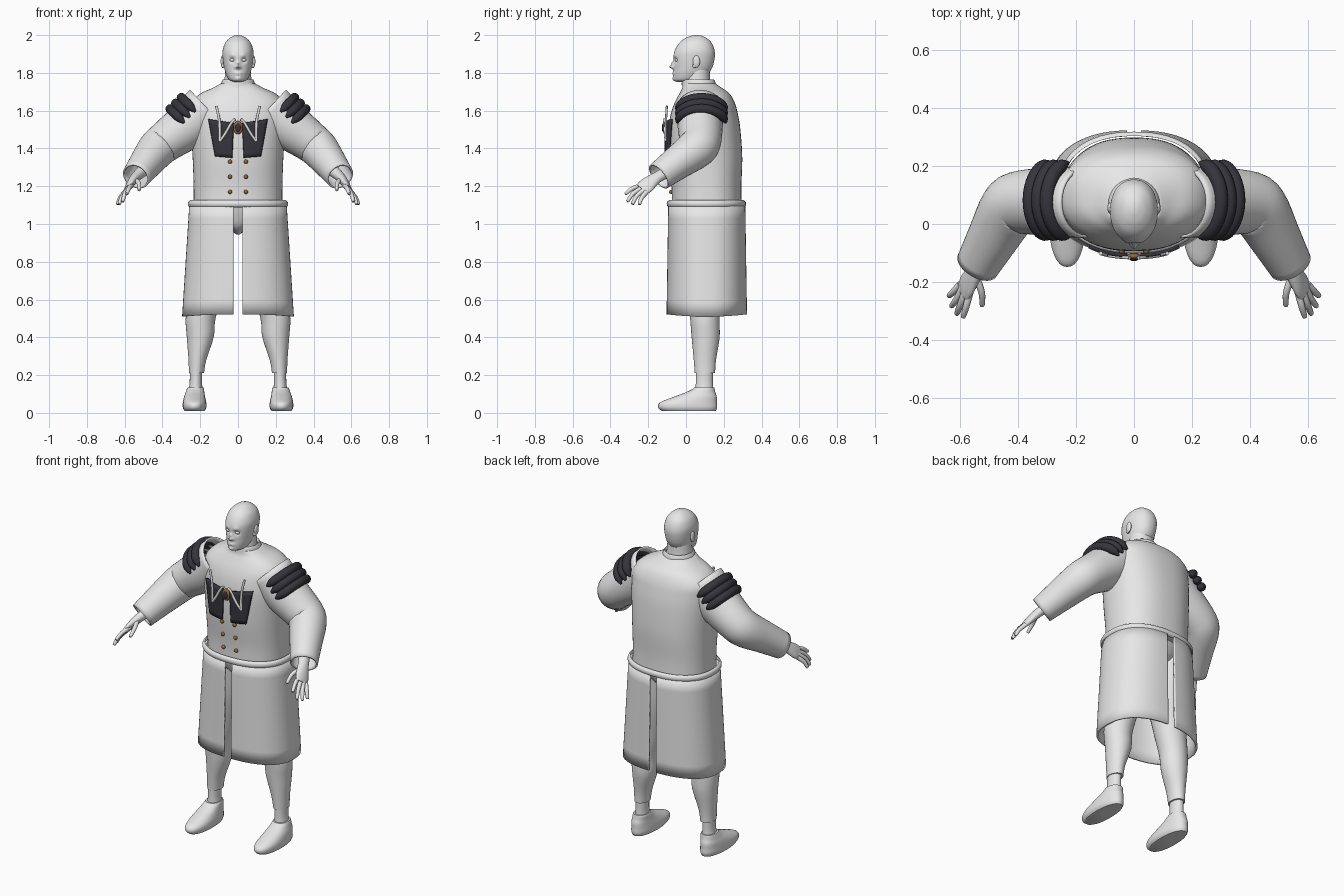
import bpy, bmesh
from math import sin, cos, pi, exp
from mathutils import Vector

cube = bpy.data.objects.get("Cube")
if cube:
    bpy.data.objects.remove(cube, do_unlink=True)


def material(name, rgb):
    m = bpy.data.materials.new(name)
    m.use_nodes = True
    m.diffuse_color = (*rgb, 1)
    m.node_tree.nodes["Principled BSDF"].inputs["Base Color"].default_value = (*rgb, 1)
    return m


GREY = material("light grey", (0.8, 0.8, 0.8))
DARK = material("dark leather", (0.035, 0.035, 0.045))
BRONZE = material("bronze", (0.3, 0.15, 0.04))


def finish(name, bm, mat, mirror=False, thick=0):
    """Turn a bmesh into a smooth object, optionally mirrored and thickened."""
    mesh = bpy.data.meshes.new(name)
    bmesh.ops.recalc_face_normals(bm, faces=bm.faces)
    bm.to_mesh(mesh)
    bm.free()
    mesh.materials.append(mat)
    ob = bpy.data.objects.new(name, mesh)
    bpy.context.collection.objects.link(ob)
    bpy.ops.object.select_all(action='DESELECT')
    ob.select_set(True)
    bpy.context.view_layer.objects.active = ob
    bpy.ops.object.shade_smooth_by_angle(angle=0.8)
    if thick:
        s = ob.modifiers.new("thickness", 'SOLIDIFY')
        s.thickness = thick
        s.offset = 0
    if mirror:
        m = ob.modifiers.new("mirror", 'MIRROR')
        m.use_mirror_merge = False
    return ob


def spline(rows, steps):
    """Catmull-Rom interpolation of rows of numbers."""
    out = []
    for i in range(len(rows) - 1):
        p = [rows[max(i - 1, 0)], rows[i], rows[i + 1], rows[min(i + 2, len(rows) - 1)]]
        for k in range(steps):
            t = k / steps
            out.append([b + t * (c - a) / 2 + t * t * (a - 2.5 * b + 2 * c - d / 2)
                        + t ** 3 * (1.5 * (b - c) + (d - a) / 2) for a, b, c, d in zip(*p)])
    return out + [list(rows[-1])]


def super_point(angle, p):
    c, s = cos(angle), sin(angle)
    return [(1 if v > 0 else -1) * abs(v) ** (2 / p) for v in (c, s)]


def loft(name, rows, mat=GREY, p=2, segs=32, steps=4, level=False, caps=True,
         ref=(0, 1, 0), mirror=False, thick=0, shape=None):
    """Skin sections (x, y, z, half width, half depth) along their path."""
    rows = spline(rows, steps)
    bm = bmesh.new()
    rings = []
    for i, (x, y, z, a, b) in enumerate(rows):
        t = Vector(rows[min(i + 1, len(rows) - 1)][:3]) - Vector(rows[max(i - 1, 0)][:3])
        t = Vector((0, 0, 1)) if level else t.normalized()
        bv = Vector(ref)
        bv = (bv - t * bv.dot(t)).normalized()
        av = bv.cross(t)
        ring = []
        for k in range(segs):
            u, v = super_point(2 * pi * k / segs, p)
            ring.append(bm.verts.new(Vector((x, y, z)) + av * a * u + bv * b * v))
        rings.append(ring)
    for r, q in zip(rings, rings[1:]):
        for k in range(segs):
            bm.faces.new((r[k], r[k - 1], q[k - 1], q[k]))
    if caps:
        bm.faces.new(rings[0])
        bm.faces.new(rings[-1])
    if shape:
        for v in bm.verts:
            shape(v.co)
    return finish(name, bm, mat, mirror, thick)


def ball(name, centre, size, mat=GREY, mirror=False):
    bm = bmesh.new()
    bmesh.ops.create_uvsphere(bm, u_segments=20, v_segments=12, radius=1)
    bmesh.ops.scale(bm, vec=size, verts=bm.verts)
    bmesh.ops.translate(bm, vec=centre, verts=bm.verts)
    return finish(name, bm, mat, mirror)


# Head, with the face pushed in and out around its features
FEATURES = [(0, 1.832, .011, -.024), (0, 1.852, .009, -.012), (.031, 1.868, .014, .013),
            (.028, 1.892, .014, -.005), (0, 1.797, .014, -.006), (0, 1.768, .016, -.009),
            (.016, 1.797, .01, -.003), (.014, 1.83, .008, -.006), (0, 1.783, .006, .006)]


def face(co):
    if co.y < .03:
        x, z = abs(co.x), co.z
        co.y += sum(d * exp(-((x - fx) ** 2 + (z - fz) ** 2) / (r * r)) for fx, fz, r, d in FEATURES)


loft("head", [(0, .01, 1.752, .02, .055), (0, .012, 1.762, .046, .073), (0, .025, 1.79, .062, .09),
              (0, .038, 1.83, .074, .102), (0, .043, 1.88, .081, .109), (0, .046, 1.92, .081, .105),
              (0, .05, 1.96, .067, .085), (0, .053, 1.985, .043, .055), (0, .055, 1.997, .02, .025),
              (0, .055, 2.0, .004, .005)], segs=96, steps=8, level=True, p=2.15, shape=face)
ball("ear", (.083, .055, 1.86), (.009, .019, .032), mirror=True)
ball("ear_lobe", (.079, .045, 1.838), (.009, .011, .013), mirror=True)
ball("eye", (.031, -.048, 1.868), (.013, .011, .009), mirror=True)
loft("neck", [(0, .06, 1.7, .08, .08), (0, .06, 1.76, .072, .068), (0, .065, 1.84, .065, .06)], level=True)
loft("collar", [(0, .068, 1.735, .092, .092), (0, .066, 1.757, .085, .087), (0, .066, 1.766, .078, .08),
                (0, .066, 1.75, .07, .074)], level=True, caps=False)

# Coat body
loft("coat_body", [(0, .11, 1.1, .235, .185), (0, .108, 1.2, .235, .185), (0, .103, 1.35, .24, .195),
                   (0, .098, 1.5, .25, .19), (0, .097, 1.58, .252, .178), (0, .099, 1.64, .248, .16),
                   (0, .098, 1.69, .2, .133), (0, .085, 1.72, .135, .105), (0, .068, 1.745, .09, .085)],
     level=True, p=2.35, segs=64)

# Belt band
loft("belt", [(0, .108, 1.088, .25, .195), (0, .108, 1.094, .261, .206), (0, .108, 1.107, .265, .21),
              (0, .108, 1.12, .261, .206), (0, .108, 1.126, .25, .195)],
     level=True, p=2.3, segs=64, caps=False)

# Skirt half with slits at front and back
bm = bmesh.new()
cols, levels, grid = 40, 8, []
for i in range(levels + 1):
    f = i / levels
    line = []
    for k in range(cols + 1):
        ang = -pi / 2 + pi * k / cols
        u, v = super_point(ang, 2.35)
        z = 1.1 - .59 * f + .012 * f * sin(ang) ** 2
        line.append(bm.verts.new((max((.252 + .038 * f) * u, .024), .11 + (.198 + .009 * f) * v, z)))
    grid.append(line)
for r, q in zip(grid, grid[1:]):
    for k in range(cols):
        bm.faces.new((r[k], r[k + 1], q[k + 1], q[k]))
finish("skirt", bm, GREY, mirror=True, thick=.012)

# Trousers and shoes
loft("hips", [(0, .1, .945, .01, .05), (0, .1, .98, .06, .11), (0, .1, 1.04, .19, .14),
              (0, .1, 1.11, .225, .16)], level=True)
loft("trouser_leg", [(.13, .1, 1.06, .09, .13), (.14, .1, .85, .1, .115), (.17, .1, .65, .092, .09),
                     (.198, .1, .5, .079, .078), (.2, .104, .4, .071, .074), (.215, .1, .28, .047, .059),
                     (.22, .1, .21, .04, .054)], level=True, mirror=True)
loft("ankle", [(.222, .097, .25, .034, .046), (.223, .097, .16, .033, .045),
               (.225, .097, .1, .04, .05)], level=True, mirror=True)
loft("shoe", [(.23, .015, .01, .053, .143), (.23, .009, .028, .062, .156), (.23, .013, .055, .062, .151),
              (.23, .048, .084, .056, .115), (.228, .074, .106, .05, .082), (.226, .092, .125, .046, .06),
              (.226, .096, .134, .042, .054)], level=True, p=2.2, mirror=True)

# Sleeves
loft("sleeve", [(.165, .075, 1.615, .125, .118), (.27, .075, 1.52, .12, .115), (.385, .075, 1.435, .103, .105),
                (.43, .05, 1.395, .098, .1), (.485, -.045, 1.325, .084, .085), (.54, -.143, 1.252, .07, .072)],
     caps=False, mirror=True, thick=.01)

# Hands
loft("hand", [(.49, -.06, 1.295, .035, .037), (.535, -.138, 1.255, .027, .031), (.555, -.175, 1.232, .024, .036),
              (.575, -.21, 1.203, .019, .044), (.588, -.235, 1.182, .013, .04)], mirror=True, segs=20)
FINGERS = {"thumb": ((.545, -.18, 1.235), (.525, -.235, 1.215), (.523, -.278, 1.182)),
           "index": ((.563, -.225, 1.206), (.577, -.28, 1.19), (.588, -.318, 1.162)),
           "middle": ((.578, -.225, 1.195), (.598, -.278, 1.163), (.61, -.308, 1.122)),
           "ring": ((.59, -.22, 1.182), (.613, -.262, 1.147), (.628, -.282, 1.108)),
           "little": ((.598, -.208, 1.17), (.624, -.235, 1.138), (.637, -.247, 1.106))}
for finger, (a, b, c) in FINGERS.items():
    tip = Vector(c) + (Vector(c) - Vector(b)) * .08
    loft(finger + "_finger", [(*a, .013, .013), (*b, .0115, .0115), (*c, .009, .009), (*tip, .003, .003)],
         mirror=True, segs=12, ref=(1, 1, -.5))

# Shoulder pads: three tapered rolls arched over each upper arm
along, out = Vector((.707, 0, -.707)), Vector((.707, 0, .707))
for n in (-1, 0, 1):
    rows = []
    for k in range(-6, 7):
        ang = k / 6 * 1.45
        c = Vector((.235, .082, 1.545)) + along * n * .042 + out * (.015 + .118 * cos(ang))
        c.y += .13 * sin(ang)
        r = .025 if abs(k) < 5 else (.02 if abs(k) == 5 else .006)
        rows.append((*c, r, r))
    loft("shoulder_pad_roll", rows, DARK, ref=along, segs=16, steps=2, mirror=True)


# Chest panels, cords, clasp and buttons
def chest(x, z, off):
    return Vector((x, .1 - .194 * (1 - abs(x / .245) ** 2.35) ** (1 / 2.35) - off, z))


bm = bmesh.new()
grid = []
for i in range(9):
    f = i / 8
    inner, outer = .022 + .008 * f, .155 - .035 * f
    grid.append([bm.verts.new(chest(inner + (outer - inner) * k / 8, 1.535 + .02 * k / 8 - f * (.185 + .012 * k / 8),
                                    .014)) for k in range(9)])
for r, q in zip(grid, grid[1:]):
    for k in range(8):
        bm.faces.new((r[k], r[k + 1], q[k + 1], q[k]))
finish("chest_panel", bm, DARK, mirror=True, thick=.014)

for cord in ([(.115, 1.625), (.105, 1.58), (.097, 1.53), (.096, 1.44)],
             [(.096, 1.44), (.07, 1.475), (.035, 1.535), (.015, 1.555)]):
    loft("chest_cord", [(*chest(x, z, .022), .007, .006) for x, z in cord], segs=10, mirror=True)

ball("clasp", chest(0, 1.51, .018), (.026, .012, .035), BRONZE)
ball("clasp_centre", chest(0, 1.51, .028), (.015, .006, .022), DARK)
for z in (1.17, 1.25, 1.33):
    ball("button", (.042, -.078 - .09 * (z - 1.17), z), (.011, .011, .011), BRONZE, mirror=True)
